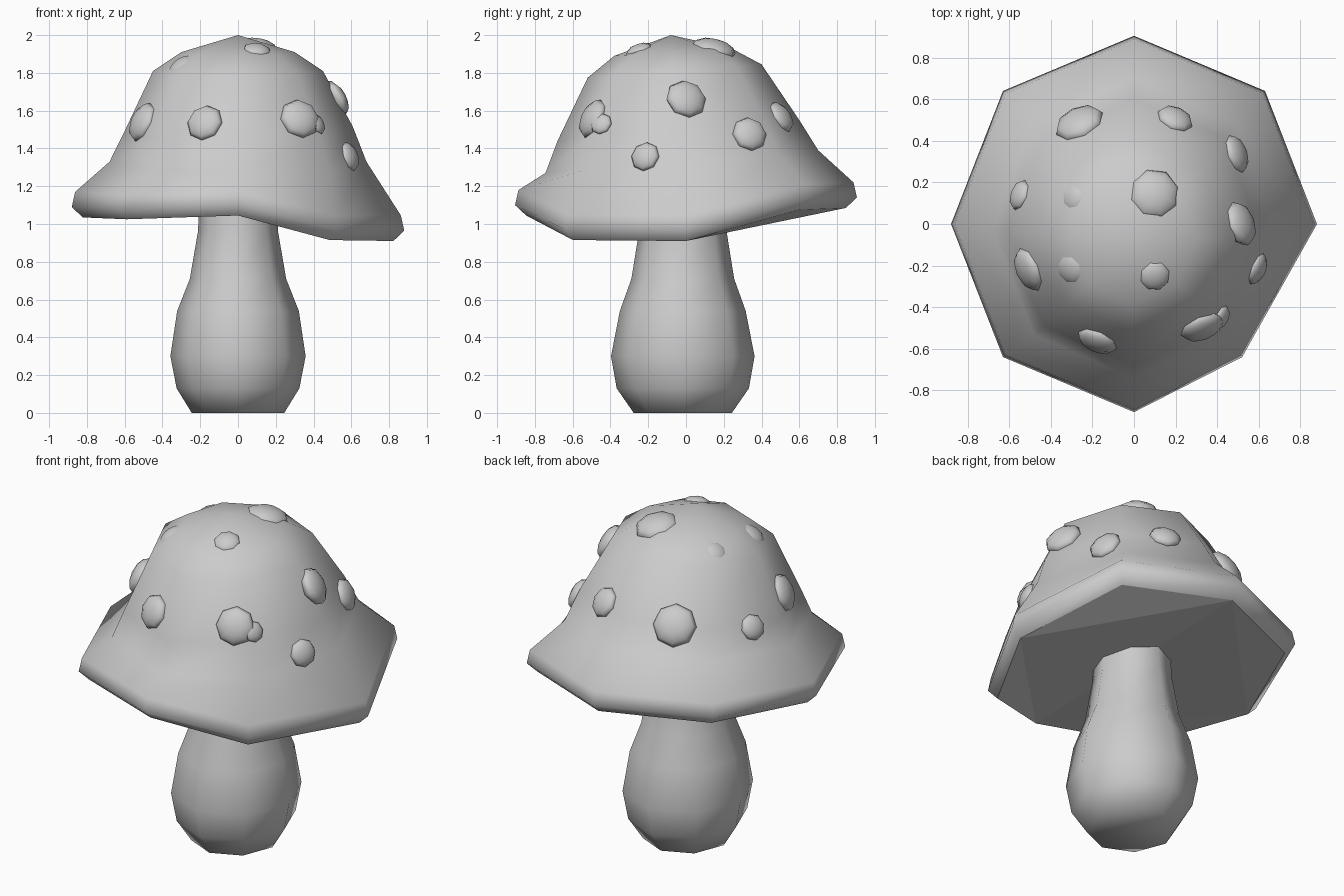
import bpy, bmesh, math
from mathutils import Vector
from mathutils.bvhtree import BVHTree

if "Cube" in bpy.data.objects:
    bpy.data.objects.remove(bpy.data.objects["Cube"])

SIDES = 8


def loft(name, rings, base=None, apex=None, angle=60):
    """Skin a stack of rings (bottom to top) into a closed, smooth shaded object."""
    bm = bmesh.new()
    loops = [[bm.verts.new(p) for p in ring] for ring in rings]
    for a, b in zip(loops, loops[1:]):
        for i in range(SIDES):
            j = (i + 1) % SIDES
            bm.faces.new((a[i], a[j], b[j], b[i]))
    for face in base or [range(SIDES)]:
        bm.faces.new([loops[0][i] for i in reversed(face)])
    if apex:
        tip = bm.verts.new(apex)
        for i in range(SIDES):
            bm.faces.new((loops[-1][i], loops[-1][(i + 1) % SIDES], tip))
    else:
        bm.faces.new(loops[-1])
    bmesh.ops.recalc_face_normals(bm, faces=bm.faces)
    return finish(name, bm, angle)


def finish(name, bm, angle):
    mesh = bpy.data.meshes.new(name)
    bm.to_mesh(mesh)
    bm.free()
    obj = bpy.data.objects.new(name, mesh)
    bpy.context.collection.objects.link(obj)
    bpy.ops.object.select_all(action='DESELECT')
    obj.select_set(True)
    bpy.context.view_layer.objects.active = obj
    bpy.ops.object.shade_smooth_by_angle(angle=math.radians(angle))
    return obj


def ring(rx, ry, z, cy=0.0, tilt_x=0.0, tilt_y=0.0):
    """Eight-sided ring whose height tilts by tilt_x / tilt_y at the +x / +y ends."""
    pts = []
    for i in range(SIDES):
        a = math.tau * i / SIDES
        c, s = math.cos(a), math.sin(a)
        pts.append((rx * c, cy + ry * s, z + tilt_x * c + tilt_y * s))
    return pts


# Stem: bulbous base narrowing to the cap
stem_profile = [(0.245, 0.26, 0.0), (0.325, 0.35, 0.13), (0.358, 0.38, 0.30),
                (0.322, 0.333, 0.54), (0.255, 0.272, 0.71), (0.212, 0.232, 0.96),
                (0.205, 0.225, 1.10)]
loft("stem", [ring(rx, ry, z, -0.017) for rx, ry, z in stem_profile], angle=80)

# Cap: drooping octagonal rim, starting at +x and going anticlockwise
rim_xy = [(0.88, 0), (0.63, 0.64), (0, 0.905), (-0.63, 0.64),
          (-0.88, 0), (-0.63, -0.64), (0, -0.905), (0.52, -0.64)]
rim_z = [0.965, 1.13, 1.14, 1.13, 1.09, 1.08, 1.10, 0.97]


def rim(scale, dz):
    return [(x * scale, y * scale, z + dz) for (x, y), z in zip(rim_xy, rim_z)]


# Underside folds along the front-back chord and at the drooping right side
underside = [(0, 1, 2), (0, 2, 6), (0, 6, 7), (2, 3, 4), (2, 4, 6), (4, 5, 6)]
cap = loft("cap", [
    rim(0.935, -0.055),
    rim(1.0, 0.0),
    rim(0.98, 0.08),
    ring(0.68, 0.722, 1.33, -0.022, 0.0, 0.06),
    ring(0.608, 0.64, 1.495, -0.04, 0.02, 0.055),
    ring(0.45, 0.46, 1.81, -0.06, 0.0, 0.035),
    ring(0.30, 0.31, 1.91, -0.07, 0.0, 0.02),
], base=underside, apex=(0, -0.08, 2.0), angle=180)
# Keep the underside crisp while the rim stays rounded
under = set(range(SIDES))
sharp = cap.data.attributes.get("sharp_edge") or cap.data.attributes.new("sharp_edge", 'BOOLEAN', 'EDGE')
for e in cap.data.edges:
    sharp.data[e.index].value = set(e.vertices) <= under

# Spots: flattened domes laid on the cap surface (x, y, z, radius, sink depth)
spots = [(-0.27, 0.50, 1.55, 0.123, 0), (0.20, 0.51, 1.57, 0.09, 0),
         (0.50, 0.34, 1.48, 0.095, 0), (-0.58, 0.15, 1.49, 0.075, 0),
         (-0.30, 0.13, 1.88, 0.075, 0.025), (0.10, 0.15, 1.95, 0.125, 0.02),
         (0.51, 0.0, 1.66, 0.11, 0), (-0.53, -0.23, 1.55, 0.11, 0),
         (-0.31, -0.22, 1.85, 0.085, 0.025), (0.10, -0.25, 1.92, 0.077, 0.01),
         (-0.18, -0.57, 1.54, 0.10, 0), (0.33, -0.50, 1.56, 0.11, 0),
         (0.40, -0.44, 1.52, 0.06, 0), (0.60, -0.22, 1.36, 0.08, 0)]
bm = bmesh.new()
bm.from_mesh(cap.data)
surface = BVHTree.FromBMesh(bm)
bm.free()
for n, (x, y, z, r, sink) in enumerate(spots, 1):
    point, normal, _, _ = surface.find_nearest(Vector((x, y, z)))
    bm = bmesh.new()
    bmesh.ops.create_uvsphere(bm, u_segments=8, v_segments=6, radius=1)
    spot = finish(f"spot_{n}", bm, 80)
    spot.location = point - normal * sink
    spot.rotation_euler = normal.to_track_quat('Z', 'Y').to_euler()
    spot.scale = (r, r, r * 0.5)
